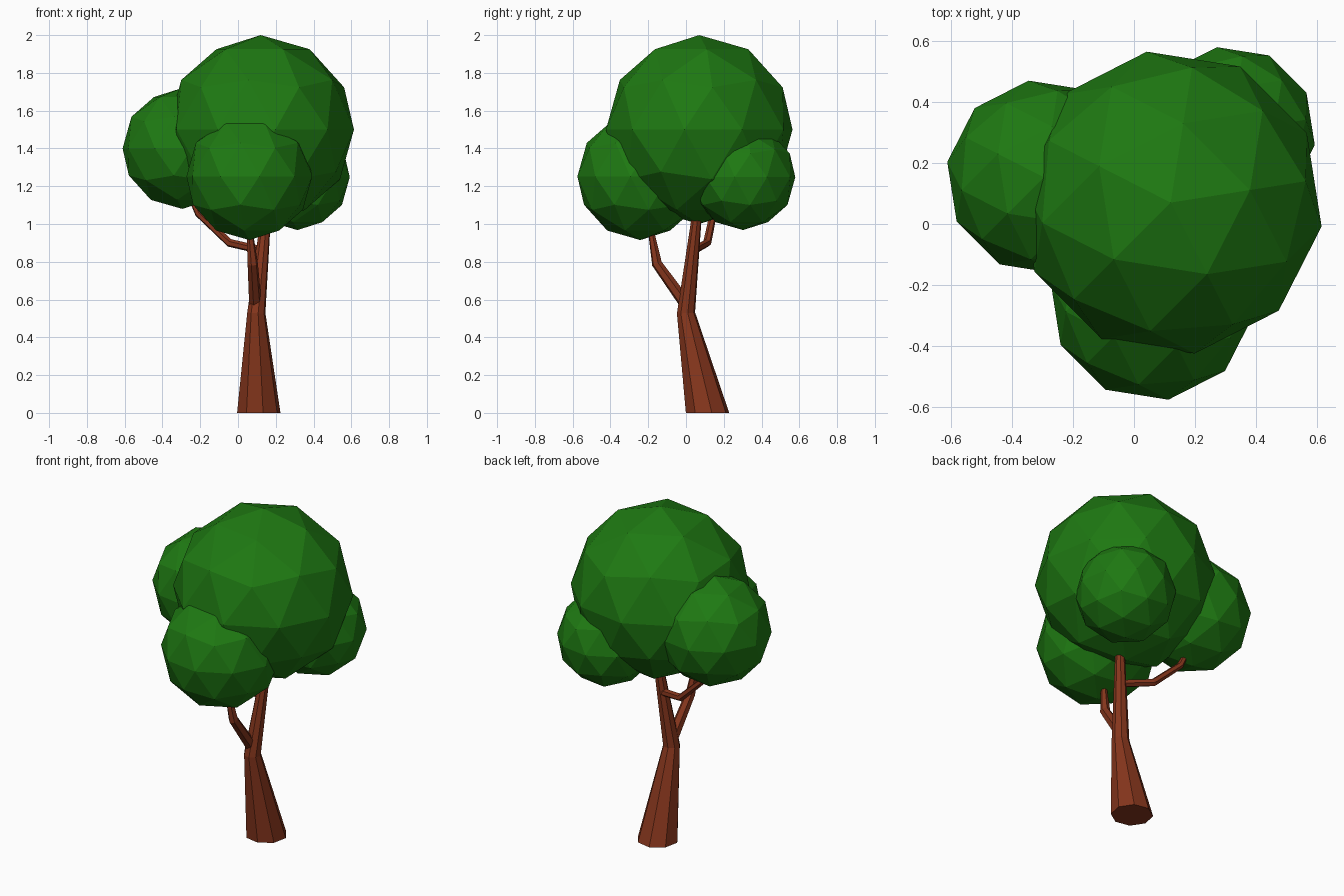
import bpy, bmesh, math
from mathutils import Vector

if "Cube" in bpy.data.objects:
    bpy.data.objects.remove(bpy.data.objects["Cube"])


def material(name, rgb):
    m = bpy.data.materials.new(name)
    m.diffuse_color = (*rgb, 1)
    m.use_nodes = True
    m.node_tree.nodes["Principled BSDF"].inputs["Base Color"].default_value = m.diffuse_color
    return m


LEAF = material("leaf_green", (0.013, 0.19, 0.006))
BARK = material("bark_brown", (0.24, 0.037, 0.012))


def finish(name, bm, mat):
    bmesh.ops.recalc_face_normals(bm, faces=bm.faces)
    mesh = bpy.data.meshes.new(name)
    bm.to_mesh(mesh)
    bm.free()
    mesh.materials.append(mat)
    ob = bpy.data.objects.new(name, mesh)
    bpy.context.collection.objects.link(ob)
    return ob


def foliage(name, centre, radius):
    bm = bmesh.new()
    bmesh.ops.create_icosphere(bm, subdivisions=2, radius=radius)
    ob = finish(name, bm, LEAF)
    ob.location = centre
    ob.rotation_euler.z = math.radians(9)


def limb(name, path, sides, flat_base=False):
    """Tapered tube through (x, y, z, radius) points, capped at both ends."""
    pts = [Vector(p[:3]) for p in path]
    bm = bmesh.new()
    rings = []
    for i, p in enumerate(pts):
        before = (p - pts[i - 1]).normalized() if i else Vector()
        after = (pts[i + 1] - p).normalized() if i < len(pts) - 1 else Vector()
        t = (before + after).normalized()
        if flat_base and i == 0:
            t = Vector((0, 0, 1))
        u = (Vector((1, 0, 0)) if abs(t.x) < 0.7 else Vector((0, 1, 0)))
        if not flat_base and "left" in name:
            u = Vector((0, 1, 0))
        u = (u - t * u.dot(t)).normalized()
        v = t.cross(u)
        ring = []
        for k in range(sides):
            a = 2 * math.pi * (k + 0.25) / sides
            ring.append(bm.verts.new(p + path[i][3] * (u * math.cos(a) + v * math.sin(a))))
        rings.append(ring)
    for a, b in zip(rings, rings[1:]):
        for k in range(sides):
            n = (k + 1) % sides
            bm.faces.new((a[k], a[n], b[n], b[k]))
    bm.faces.new(rings[0])
    bm.faces.new(rings[-1])
    finish(name, bm, BARK)


# Foliage clumps
foliage("crown_foliage", (0.12, 0.07, 1.5), 0.5)
foliage("left_foliage", (-0.295, 0.153, 1.4), 0.32)
foliage("front_foliage", (0.06, -0.242, 1.252), 0.337)
foliage("right_foliage", (0.315, 0.302, 1.248), 0.28)

# Trunk and branches
limb("trunk", [(0.11, 0.114, 0, 0.117), (0.097, 0, 0.53, 0.049),
               (0.15, 0.059, 1.06, 0.026)], 8, True)
limb("front_branch", [(0.092, 0.0, 0.575, 0.034), (0.078, -0.154, 0.79, 0.028),
                      (0.058, -0.192, 1.0, 0.014)], 6)
limb("left_branch", [(0.13, 0.04, 0.86, 0.022), (-0.045, 0.112, 0.9, 0.022),
                     (-0.21, 0.145, 1.055, 0.019), (-0.25, 0.15, 1.14, 0.014)], 6)
